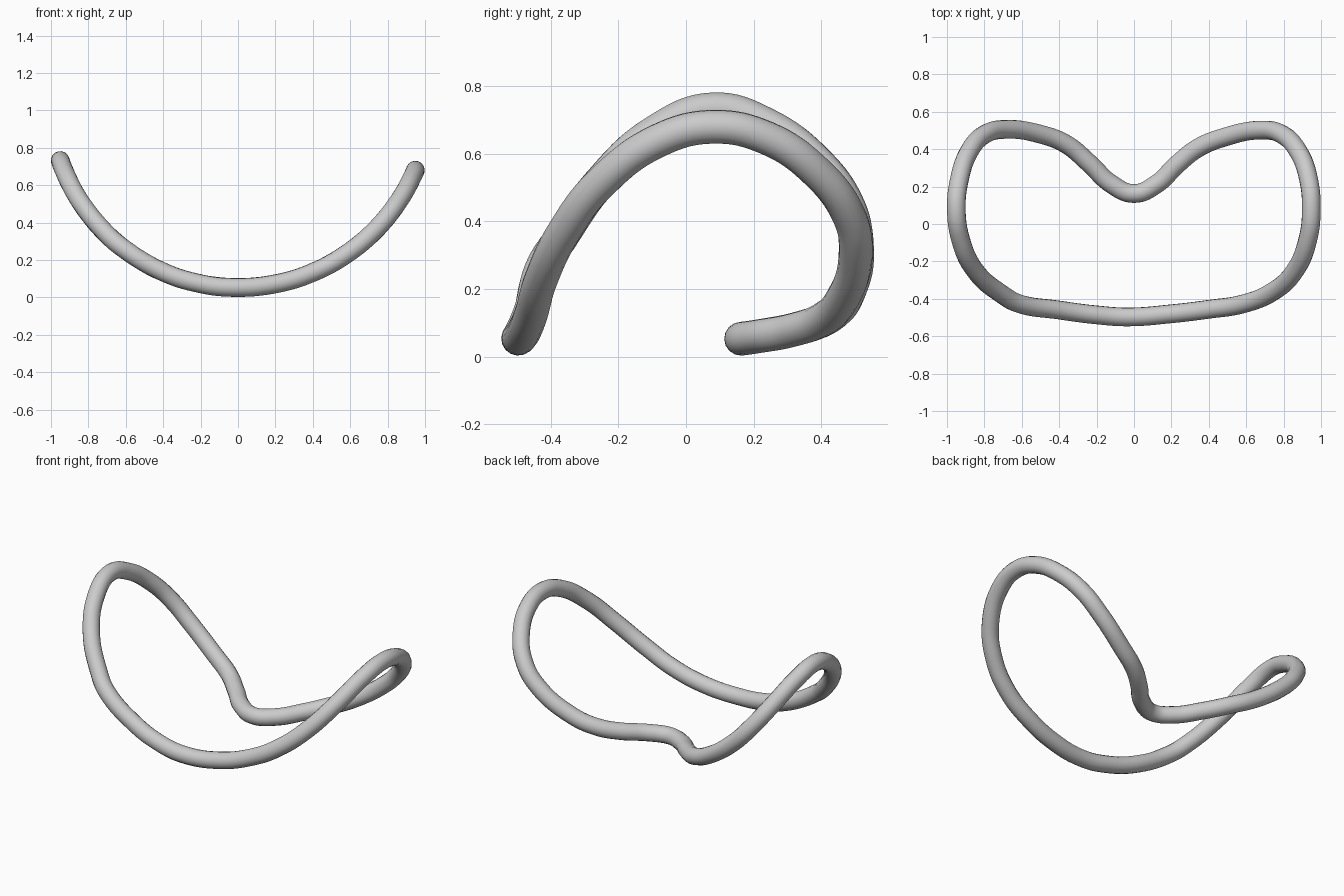
import bpy
from math import sqrt

if "Cube" in bpy.data.objects:
    bpy.data.objects.remove(bpy.data.objects["Cube"])

TUBE = 0.05

# Loop outline seen from above, centre line of the tube
outline = [
    (0, 0.163), (0.12, 0.213), (0.23, 0.318), (0.34, 0.405), (0.48, 0.463),
    (0.68, 0.502), (0.79, 0.48), (0.88, 0.385), (0.933, 0.24), (0.948, 0.08),
    (0.93, -0.08), (0.86, -0.25), (0.74, -0.363), (0.58, -0.428),
    (0.4, -0.456), (0.2, -0.48), (-0.03, -0.497), (-0.2, -0.486),
    (-0.4, -0.46), (-0.62, -0.424), (-0.71, -0.373), (-0.845, -0.255),
    (-0.925, -0.09), (-0.95, 0.08), (-0.933, 0.24), (-0.88, 0.39),
    (-0.8, 0.478), (-0.69, 0.506), (-0.5, 0.48), (-0.36, 0.425),
    (-0.24, 0.325), (-0.12, 0.213),
]


def height(x):
    """Bend the outline over a cylinder, a little tighter on the left."""
    r = 1.03 if x > 0 else 1.004
    return 0.053 + r - sqrt(r * r - x * x)


# Closed round tube along the bent outline
curve = bpy.data.curves.new("bent_loop", 'CURVE')
curve.dimensions = '3D'
curve.bevel_depth = TUBE
curve.bevel_resolution = 6
curve.resolution_u = 8
spline = curve.splines.new('BEZIER')
spline.bezier_points.add(len(outline) - 1)
for point, (x, y) in zip(spline.bezier_points, outline):
    point.co = (x, y, height(x))
    point.handle_left_type = point.handle_right_type = 'AUTO'
spline.use_cyclic_u = True
spline.use_smooth = True

loop = bpy.data.objects.new("bent_loop", curve)
bpy.context.collection.objects.link(loop)
bpy.context.view_layer.objects.active = loop
loop.select_set(True)
bpy.ops.object.convert(target='MESH')
bpy.ops.object.shade_smooth()
